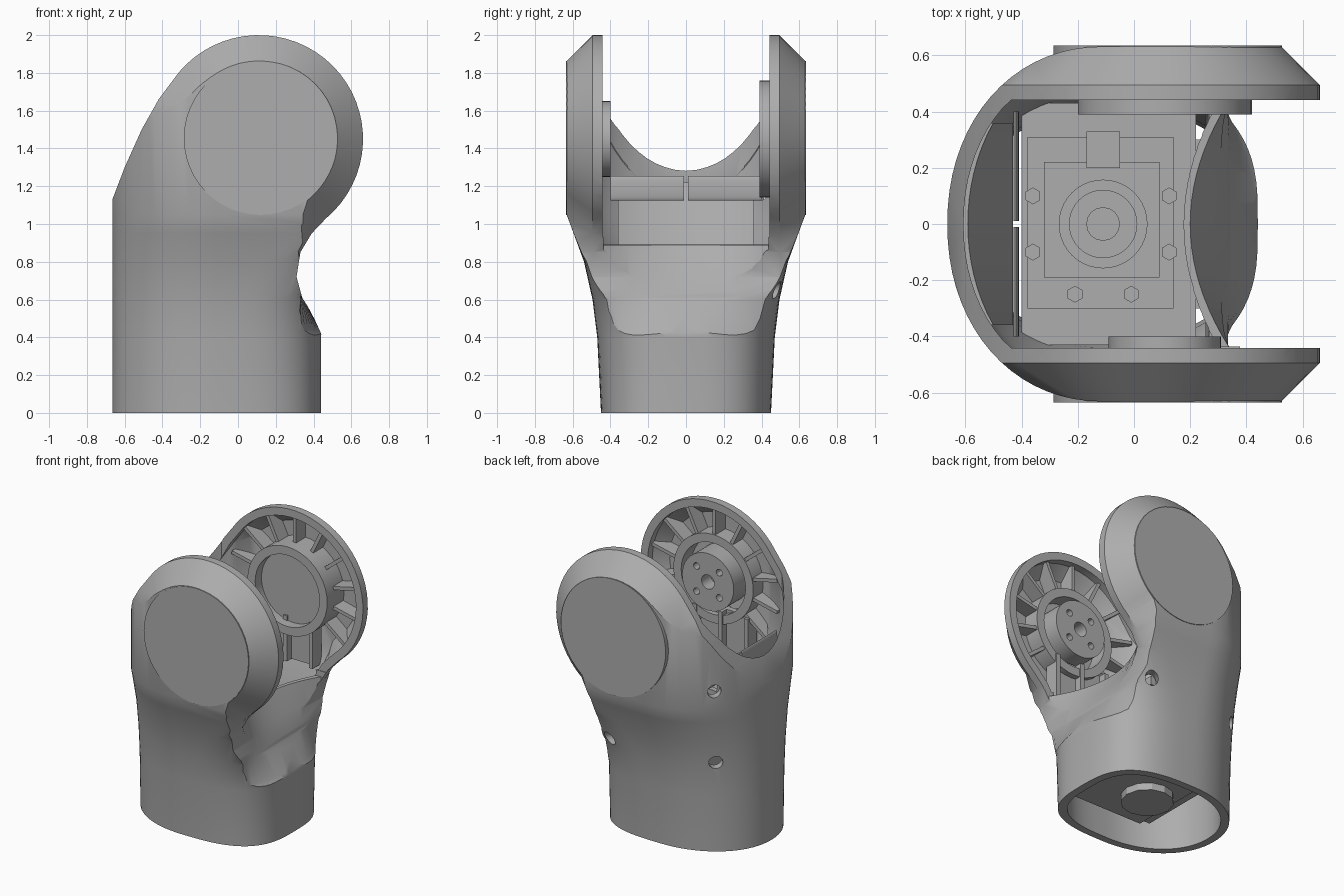
import bpy, bmesh, math
from mathutils import Vector, Matrix

if "Cube" in bpy.data.objects:
    bpy.data.objects.remove(bpy.data.objects["Cube"], do_unlink=True)

grey = bpy.data.materials.new("satin_grey")
grey.use_nodes = True
grey.diffuse_color = (0.42, 0.42, 0.42, 1)
grey.node_tree.nodes["Principled BSDF"].inputs["Base Color"].default_value = grey.diffuse_color

CX, CZ = 0.11, 1.45      # joint axis
BX = -0.112              # body axis


def make(name, bm):
    bmesh.ops.recalc_face_normals(bm, faces=bm.faces)
    mesh = bpy.data.meshes.new(name)
    bm.to_mesh(mesh)
    bm.free()
    ob = bpy.data.objects.new(name, mesh)
    bpy.context.collection.objects.link(ob)
    mesh.materials.append(grey)
    return ob


def loft(name, rings):
    bm = bmesh.new()
    rows = [[bm.verts.new(p) for p in ring] for ring in rings]
    n = len(rows[0])
    for a, b in zip(rows, rows[1:]):
        for i in range(n):
            j = (i + 1) % n
            bm.faces.new((a[i], a[j], b[j], b[i]))
    bm.faces.new(rows[0])
    bm.faces.new(rows[-1])
    return make(name, bm)


def box(name, x, y, z):
    return loft(name, [[(x[0], y[0], h), (x[1], y[0], h), (x[1], y[1], h), (x[0], y[1], h)] for h in z])


def cyl(name, loc, r, depth, axis, seg=40):
    bm = bmesh.new()
    rot = Vector(axis).to_track_quat('Z', 'Y').to_matrix().to_4x4()
    bmesh.ops.create_cone(bm, cap_ends=True, segments=seg, radius1=r, radius2=r, depth=depth,
                          matrix=Matrix.Translation(loc) @ rot)
    return make(name, bm)


def ycyl(name, x, z, r, y0, y1, seg=40):
    return cyl(name, (x, (y0 + y1) / 2, z), r, abs(y1 - y0), (0, 1, 0), seg)


def cut(ob, cutter, op='DIFFERENCE', keep=False):
    mod = ob.modifiers.new("cut", 'BOOLEAN')
    mod.operation, mod.object, mod.solver = op, cutter, 'EXACT'
    bpy.context.view_layer.objects.active = ob
    bpy.ops.object.modifier_apply(modifier=mod.name)
    if not keep:
        bpy.data.objects.remove(cutter, do_unlink=True)
    return ob


# Vertical tower: half depth, right extent and squareness change with height
LEVELS = [(0, .45, .44, 3), (.4, .47, .44, 3), (.6, .495, .45, 3.5), (.8, .54, .55, 5),
          (.95, .595, .7, 8), (1.05, .632, .8, 10), (2.2, .632, .8, 10)]


def tower(name, inset=0.0, ymax=9, drop=0.0, start=0):
    rings = []
    for z, b, right, n in LEVELS[start:]:
        ring = []
        for i in range(72):
            t = 2 * math.pi * i / 72
            c, s = math.cos(t), math.sin(t)
            k = n if c > 0 else 2.1
            a = (right - BX if c > 0 else 0.553) - inset
            x = BX + math.copysign(a * abs(c) ** (2 / k), c)
            y = math.copysign((b - inset) * abs(s) ** (2 / k), s)
            ring.append((x, max(-ymax, min(ymax, y)), z - (drop if z == 0 else 0)))
        rings.append(ring)
    return loft(name, rings)


# Front outline as (x, z, share of the cheek chamfer)
OUTLINE = [(-.74, -.25, 0), (.5, -.25, 0), (.5, .3, 0), (.44, .42, 0), (.39, .53, 0), (.34, .61, 0),
           (.31, .72, 0), (.33, .85, .2), (.39, .95, .6)]
for i in range(33):
    ang = math.radians(-50 + 190 * i / 32)
    OUTLINE.append((CX + .552 * math.cos(ang), CZ + .55 * math.sin(ang), 1))
OUTLINE += [(-.42, 1.66, 1), (-.51, 1.5, 1), (-.6, 1.3, .8), (-.665, 1.13, .3), (-.74, .95, 0)]


def outline_solid(name, inset=0.0):
    rings = []
    for y, cham in ((-.64, .145), (-.495, 0), (.495, 0), (.64, .145)):
        ring = []
        for i, (x, z, w) in enumerate(OUTLINE):
            p, q = OUTLINE[i - 1], OUTLINE[(i + 1) % len(OUTLINE)]
            nrm = Vector((p[1] - q[1], q[0] - p[0])).normalized()
            d = inset + cham * w
            ring.append((x + nrm.x * d, y, z + nrm.y * d))
        rings.append(ring)
    return loft(name, rings)


# Scoop under the opening: section bends from convex to concave with height
SCOOP = [(.36, .5, -.85), (.44, .435, -.65), (.6, .35, -.1), (.74, .28, .35)]


def scoop(name, shift, half, upper):
    rings = []
    for z, x0, k in SCOOP + upper:
        ys = [half * (i / 10 - 1) for i in range(21)]
        rings.append([(x0 + k * y * y - shift, y, z) for y in ys] + [(1.2, half, z), (1.2, -half, z)])
    return loft(name, rings)


# Hollow forked shell: solid, then opening, pocket, vertical channel and holes
shell = cut(tower("forked_shell"), outline_solid("tmp"), 'INTERSECT')
cut(shell, scoop("tmp_opening", 0, .437, [(.89, .2, .72), (.896, -.1, 0), (2.3, -.1, 0)]))
backing = scoop("tmp_backing", .04, .462, [(.93, .2, .72)])
channel = cut(tower("tmp_channel", .058, .441, 0, 3), backing, keep=True)
pocket = cut(tower("tmp_pocket", .055, 9, .1), outline_solid("tmp", .055), 'INTERSECT')
cut(pocket, backing)
cut(shell, pocket)
cut(shell, channel)
for loc, axis in (((-.46, .37, 1.17), (-1, 1, 0)), ((-.46, .34, .64), (-1, 1, 0)), ((.25, .47, .65), (.5, 1, 0))):
    cut(shell, cyl("tmp", loc, .045, .34, axis, 20))

# Cheek caps, hubs, ribs and straps
RIB = [(.29, .47), (.5, .47), (.5, .5), (.42, .58), (.29, .58)]
for side, s in (("back", 1), ("front", -1)):
    ycyl(side + "_cap", CX + .01, CZ + .005, .407, s * .59, s * .636, 48)
    hub_in = .39 if s > 0 else .46
    ring = ycyl(side + "_hub_ring", CX, CZ, .31, s * hub_in, s * .59)
    cut(ring, ycyl("tmp", CX, CZ, .25, s * .3, s * .7))
    for i in range(14):
        ang = 2 * math.pi * (i + .5) / 14
        if 3.9 < ang < 5.5:
            continue
        rib = loft(f"{side}_rib_{i}", [[(r, s * y, h) for r, y in RIB] for h in (-.012, .012)])
        rib.data.transform(Matrix.Translation((CX, 0, CZ)) @ Matrix.Rotation(-ang, 4, 'Y'))
    for n, x in (("left", CX + .14), ("middle", CX - .06), ("right", CX - .26)):
        box(f"{side}_strap_{n}", (x - .015, x + .015), sorted((s * .45, s * .55)), (.92, 1.24))
    box(side + "_strap_web", (CX - .27, CX + .15), sorted((s * .5, s * .54)), (.92, 1.24))

ycyl("bearing_seat", CX, CZ, .255, .46, .59)
horn = ycyl("drive_horn", CX, CZ, .2, -.40, -.59)
cut(horn, ycyl("tmp", CX, CZ, .05, -.3, -.5, 20))
for i in range(4):
    a = math.pi / 4 + i * math.pi / 2
    cut(horn, ycyl("tmp", CX + .125 * math.cos(a), CZ + .125 * math.sin(a), .024, -.3, -.46, 12))

# Sloping liner inside the rear wall, with a pair of cross bars
rings = []
for z, b, flat in ((.7, .515, True), (1.22, .632, False)):
    ys = [.36 * (i / 8 - 1) for i in range(17)]
    wall = [BX - .51 * math.sqrt(1 - (y / b) ** 2) for y in ys]
    rings.append([(x, y, z) for x, y in zip(wall, ys)]
                 + [(-.43 if flat else x + .03, y, z) for x, y in reversed(list(zip(wall, ys)))])
loft("wall_liner", rings)
for side, s in (("back", 1), ("front", -1)):
    bar = ycyl(side + "_cross_bar", 0, 1.19, .065, s * .01, s * .4, 20)
    bar.data.transform(Matrix.Translation((-.42, 0, 0)) @ Matrix.Scale(.15, 4, (1, 0, 0)))

# Motor in the body
box("mount_plate", (-.4, .22), (-.43, .43), (.64, .7))
box("motor_body", (-.38, .14), (-.3, .31), (.16, .75))
box("motor_flange", (-.32, .09), (-.19, .22), (.73, .79))
box("motor_rear_block", (-.17, -.05), (.2, .33), (.73, .83))
box("bottom_plate", (-.3, .27), (-.3, .3), (.13, .17))
collar = cyl("motor_collar", (-.11, 0, .81), .158, .1, (0, 0, 1))
cut(collar, cyl("tmp", (-.11, 0, .87), .12, .1, (0, 0, 1)))
cyl("motor_shaft", (-.11, 0, .82), .06, .08, (0, 0, 1), 16)
cyl("motor_foot", (-.11, 0, .11), .17, .06, (0, 0, 1), 12)
for i, (x, y) in enumerate(((-.36, .1), (-.36, -.1), (.125, .1), (.125, -.1), (-.21, -.25), (-.01, -.25))):
    cyl(f"screw_{i}", (x, y, .76), .03, .04, (0, 0, 1), 6)

# Smooth curved faces, keep edges sharp
bpy.ops.object.select_all(action='DESELECT')
for ob in bpy.context.scene.objects:
    if ob.type == 'MESH' and grey.name in ob.data.materials:
        ob.select_set(True)
        bpy.context.view_layer.objects.active = ob
bpy.ops.object.shade_smooth_by_angle(angle=math.radians(30))
